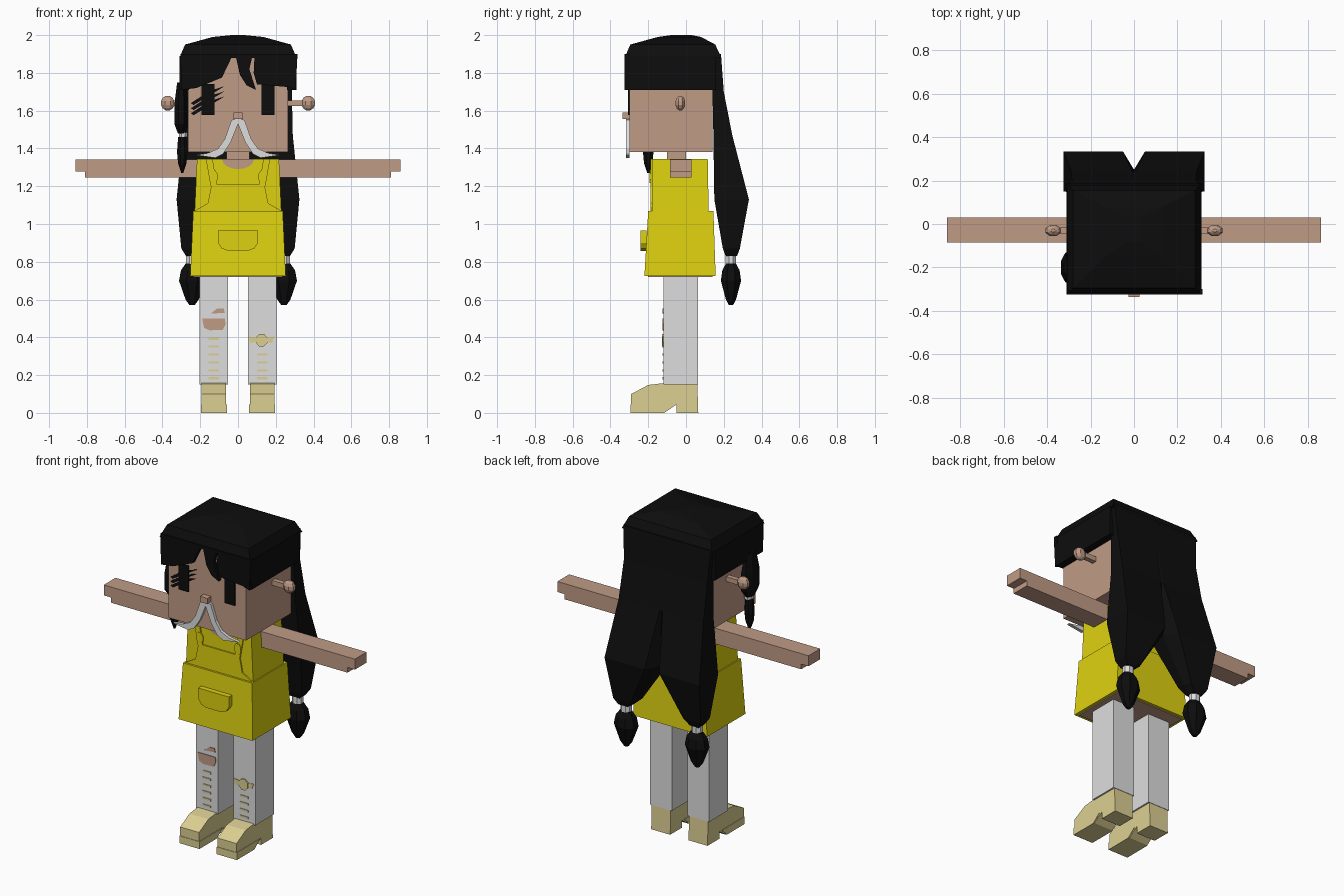
import bpy, bmesh
from math import sin, cos, pi

cube = bpy.data.objects.get("Cube")
if cube:
    bpy.data.objects.remove(cube)


def material(name, red, green, blue):
    mat = bpy.data.materials.new(name)
    mat.use_nodes = True
    mat.diffuse_color = (red, green, blue, 1)
    shader = mat.node_tree.nodes["Principled BSDF"]
    shader.inputs["Base Color"].default_value = (red, green, blue, 1)
    return mat


SKIN = material("skin", .53, .33, .24)
HAIR = material("black_hair", .004, .004, .004)
YELLOW = material("yellow_cloth", .73, .64, .005)
WHITE = material("pale_grey", .73, .73, .73)
BEIGE = material("beige_leather", .72, .63, .29)

# Front surfaces that carry thin plates
FACE, CHEST, SHIN = -.3, -.18, -.12
THIN = .008


def loft(name, rings, mat):
    """Closed skin through rings of equal point count."""
    bm = bmesh.new()
    rows = [[bm.verts.new(point) for point in ring] for ring in rings]
    for lower, upper in zip(rows, rows[1:]):
        for i in range(len(lower)):
            bm.faces.new((lower[i - 1], lower[i], upper[i], upper[i - 1]))
    bm.faces.new(rows[0])
    bm.faces.new(rows[-1])
    bmesh.ops.recalc_face_normals(bm, faces=bm.faces)
    mesh = bpy.data.meshes.new(name)
    bm.to_mesh(mesh)
    bm.free()
    mesh.materials.append(mat)
    bpy.context.collection.objects.link(bpy.data.objects.new(name, mesh))


def rect(half_width, front, back, z, x=0):
    left, right = x - half_width, x + half_width
    return [(left, front, z), (right, front, z), (right, back, z), (left, back, z)]


def box(name, half_width, front, back, bottom, top, mat, x=0):
    loft(name, [rect(half_width, front, back, z, x) for z in (bottom, top)], mat)


def oval(x, y, z, rx, ry):
    """Eight-sided horizontal ring."""
    angles = [pi * (i + .5) / 4 for i in range(8)]
    return [(x + rx * cos(a), y + ry * sin(a), z) for a in angles]


def spindle(name, x, y, rx, ry, stations, mat):
    """Stack of ovals; each station is a height and a share of the radius."""
    loft(name, [oval(x, y, z, rx * share, ry * share) for z, share in stations], mat)


def plate(name, outline, surface, mat, side=1, depth=THIN):
    """Front-facing outline in x and z, standing proud of a surface."""
    loft(name, [[(side * x, y, z) for x, z in outline]
                for y in (surface - depth, surface + THIN / 4)], mat)


def symmetric(half_outline):
    return half_outline + [(-x, z) for x, z in reversed(half_outline)]


def side_profile(name, outline, half_width, x, mat):
    """Outline in y and z, extruded sideways."""
    loft(name, [[(x + w, y, z) for y, z in outline] for w in (-half_width, half_width)], mat)


# Head, neck and nose
box("head", .265, FACE, .14, 1.38, 1.9, SKIN)
box("neck", .06, -.1, 0, 1.24, 1.4, SKIN)
box("nose", .025, -.335, FACE, 1.555, 1.59, SKIN)

# Dress
loft("dress_top", [rect(.23, CHEST, .12, 1.06), rect(.217, CHEST, .115, 1.345)], YELLOW)
loft("skirt", [rect(.253, -.22, .157, .725), rect(.237, -.2, .145, 1.07)], YELLOW)
box("skirt_underside", .235, -.2, .14, .72, .73, SKIN)
scoop = [(.085 * cos(pi * i / 8), 1.345 - .055 * sin(pi * i / 8)) for i in range(9)]
plate("neckline", scoop, CHEST, SKIN, depth=THIN / 2)
plate("apron_bib", symmetric([(.23, 1.07), (.16, 1.11), (.14, 1.21)]), CHEST, YELLOW)
pocket = symmetric([(.105, .965), (.105, .9), (.085, .87), (.05, .857)])
plate("apron_pocket", pocket, -.21, YELLOW, depth=.03)

# Hair cap
loft("hair_cap", [rect(.31, -.325, .187, 1.88), rect(.28, -.295, .155, 1.95),
                  rect(.135, -.15, .08, 1.99), rect(.035, -.08, .03, 2)], HAIR)

# Fringe, parted by a wide gap and a narrow slit
fringe = [(-.305, 1.9), (-.3, 1.71), (-.22, 1.72), (-.085, 1.775), (-.03, 1.89), (-.01, 1.88),
          (.01, 1.79), (.045, 1.735), (.095, 1.71), (.06, 1.82), (.075, 1.885), (.087, 1.88),
          (.083, 1.8), (.1, 1.74), (.265, 1.725), (.305, 1.71), (.315, 1.9)]
plate("hair_fringe", fringe, FACE, HAIR, depth=.025)

# Tied lock beside the face
spindle("side_lock", -.3, -.2, .04, .075, [(1.75, .6), (1.63, 1), (1.53, 1), (1.48, .5)], HAIR)
spindle("side_lock_band", -.29, -.2, .025, .03, [(1.46, 1), (1.485, 1)], WHITE)
spindle("side_lock_tip", -.295, -.2, .03, .03, [(1.46, .8), (1.38, 1), (1.32, .8), (1.27, .2)], HAIR)


def tail_ring(side, z, outer, front, back, inner, centre, notch):
    """Five-sided section whose inner back corner is cut away."""
    section = [(centre, front), (outer, front), (outer, back), (inner, back), (centre, notch)]
    return [(side * x, y, z) for x, y in section]


for side, label in ((1, "left"), (-1, "right")):
    # Hair over the ear
    box(label + "_hair_panel", .025, -.31, .16, 1.71, 1.89, HAIR, x=side * .285)

    # Long tail, tie and tuft
    loft(label + "_hair_tail", [tail_ring(side, 1.9, .3, .12, .185, .01, 0, .185),
                                tail_ring(side, 1.7, .285, .14, .2, .01, 0, .2),
                                tail_ring(side, 1.47, .29, .145, .245, .01, 0, .24),
                                tail_ring(side, 1.13, .325, .15, .333, .05, 0, .25),
                                tail_ring(side, .87, .3, .195, .285, .18, .16, .24),
                                tail_ring(side, .83, .275, .21, .27, .215, .205, .24)], HAIR)
    tail_x, tail_y = side * .243, .238
    spindle(label + "_hair_tie", tail_x, tail_y, .034, .03, [(.785, 1), (.835, 1)], WHITE)
    spindle(label + "_hair_tuft", tail_x, tail_y, .075, .058,
            [(.79, .5), (.755, .85), (.7, 1), (.6, .5), (.57, .2)], HAIR)

    # Stalk and knob on the side of the head
    box(label + "_stalk", .05, -.045, -.015, 1.625, 1.655, SKIN, x=side * .3)
    latitudes = [pi * i / 12 for i in (-5, -3, -1, 1, 3, 5)]
    spindle(label + "_knob", side * .372, -.03, .04, .029,
            [(1.64 + .04 * sin(a), cos(a)) for a in latitudes], SKIN)

    # Eye and moustache
    box(label + "_eye", .034, FACE - THIN, FACE, 1.578, 1.74, HAIR, x=side * .158)
    moustache = [(0, 1.56), (.035, 1.55), (.07, 1.45), (.105, 1.4), (.16, 1.375), (.225, 1.365),
                 (.12, 1.35), (.08, 1.37), (.04, 1.43), (0, 1.53)]
    plate(label + "_moustache", moustache, FACE, WHITE, side, depth=.018)

    # Arm with a stepped hand
    box(label + "_arm", .33, -.085, .03, 1.277, 1.342, SKIN, x=side * .53)
    box(label + "_arm_lower", .305, -.085, .03, 1.245, 1.277, SKIN, x=side * .505)

    # Apron strap and its button
    strap = [(.11, 1.2), (.145, 1.2), (.17, 1.345), (.135, 1.345)]
    plate(label + "_strap", strap, CHEST, YELLOW, side)
    button = [(x, z + 1.25) for x, z, level in oval(.13, 0, 0, .025, .035)]
    plate(label + "_strap_button", button, CHEST - THIN, YELLOW, side, depth=THIN / 2)

    # Trouser leg
    leg_x = side * .128
    box(label + "_leg", .075, SHIN, .063, .15, .74, WHITE, x=leg_x)

    # Heeled boot with a wider sole
    boot = [(-.29, 0), (-.29, .1), (-.2, .148), (-.12, .157), (.06, .157),
            (.065, 0), (-.05, 0), (-.05, .045), (-.115, 0)]
    side_profile(label + "_boot", boot, .065, leg_x, BEIGE)
    sole = [(-.293, 0), (-.293, .045), (-.07, .045), (-.12, 0)]
    side_profile(label + "_sole", sole, .069, leg_x, BEIGE)

    # Stitches down the shin, fewer below the knee strap
    for i in range(4 if side > 0 else 6):
        z = .177 + .042 * i
        box(f"{label}_stitch_{i}", .028, SHIN - THIN / 2, SHIN, z, z + .012, BEIGE, x=leg_x)

# Slanted lashes over the right eye
for i in range(3):
    z = 1.64 - .027 * i
    lash = [(-.25, z), (-.235, z - .01), (-.07, z + .09), (-.15, z + .065)]
    plate(f"lash_{i}", lash, FACE, HAIR, depth=THIN / 2)

# Torn right knee
knee_tear = [(-.19, .5), (-.18, .45), (-.15, .437), (-.08, .44), (-.065, .47), (-.07, .5)]
plate("knee_tear", knee_tear, SHIN, SKIN, depth=THIN / 2)
small_tear = [(-.145, .525), (-.07, .53), (-.075, .553), (-.11, .553)]
plate("small_tear", small_tear, SHIN, SKIN, depth=THIN / 2)

# Strap and buckle on the left knee
knee_strap = [(.055, .405), (.065, .37), (.125, .38), (.18, .37), (.195, .405), (.125, .395)]
plate("knee_strap", knee_strap, SHIN, BEIGE, depth=THIN / 2)
buckle = [(x, z + .385) for x, z, level in oval(.125, 0, 0, .033, .036)]
plate("knee_buckle", buckle, SHIN, BEIGE)
